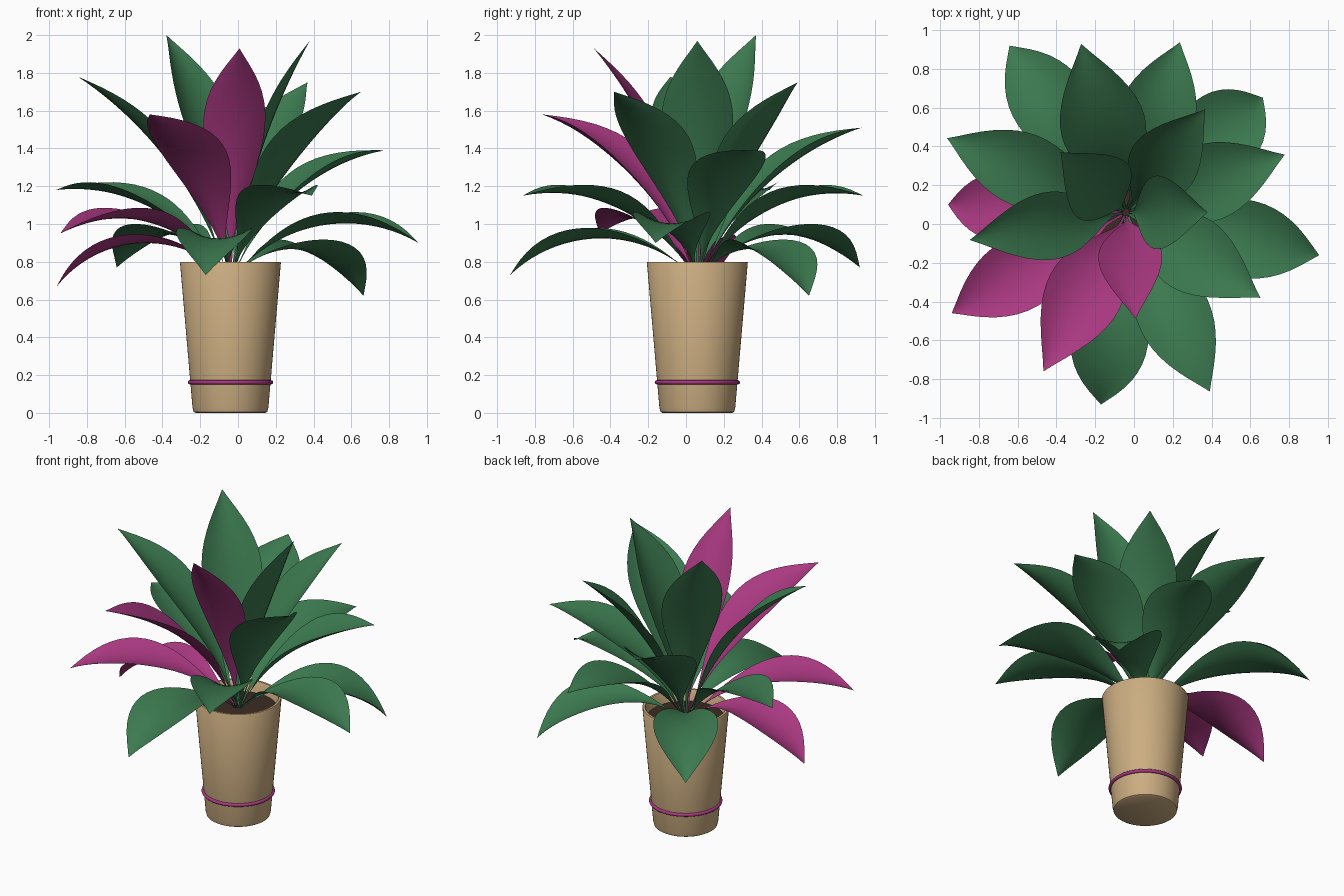
import bpy, bmesh, math
from mathutils import Vector

cube = bpy.data.objects.get("Cube")
if cube:
    bpy.data.objects.remove(cube, do_unlink=True)

CENTRE = Vector((-0.04, 0.06, 0))
SOIL_Z = 0.73
GOLDEN_ANGLE = math.radians(137.5)


def material(name, colour):
    mat = bpy.data.materials.new(name)
    mat.use_nodes = True
    mat.diffuse_color = (*colour, 1)
    mat.node_tree.nodes["Principled BSDF"].inputs["Base Color"].default_value = (*colour, 1)
    return mat


green = material("leaf green", (0.045, 0.195, 0.08))
pink = material("leaf magenta", (0.40, 0.04, 0.22))
clay = material("tan clay", (0.60, 0.42, 0.22))
earth = material("dark soil", (0.045, 0.025, 0.018))


def finish(bm, name, mat, angle=40):
    """Turn a bmesh into a smooth object of one colour."""
    mesh = bpy.data.meshes.new(name)
    bm.to_mesh(mesh)
    bm.free()
    obj = bpy.data.objects.new(name, mesh)
    bpy.context.collection.objects.link(obj)
    mesh.materials.append(mat)
    bpy.ops.object.select_all(action="DESELECT")
    obj.select_set(True)
    bpy.context.view_layer.objects.active = obj
    bpy.ops.object.shade_smooth_by_angle(angle=math.radians(angle))
    return obj


def lathe(name, profile, mat, closed=False, steps=64):
    """Spin a (radius, height) profile around the pot axis."""
    bm = bmesh.new()
    verts = [bm.verts.new(CENTRE + Vector((r, 0, z))) for r, z in profile]
    pairs = list(zip(verts, verts[1:]))
    if closed:
        pairs.append((verts[-1], verts[0]))
    edges = [bm.edges.new(p) for p in pairs]
    bmesh.ops.spin(bm, geom=verts + edges, cent=CENTRE, axis=(0, 0, 1),
                   angle=math.tau, steps=steps, use_duplicate=False)
    bmesh.ops.remove_doubles(bm, verts=bm.verts, dist=0.0005)
    bmesh.ops.recalc_face_normals(bm, faces=bm.faces)
    return finish(bm, name, mat)


def leaf(name, azimuth, reach, tip_z, half_width, bend, mat, rows=22, cols=8):
    """A cupped blade along a circular arc from the soil to its tip."""
    out = Vector((math.cos(azimuth), math.sin(azimuth), 0))
    side = Vector((-out.y, out.x, 0))
    up = Vector((0, 0, 1))
    base = CENTRE + out * 0.015 + up * (SOIL_Z - 0.01)
    run, rise = reach - 0.015, tip_z - base.z
    chord, slope = math.hypot(run, rise), math.atan2(rise, run)
    radius = chord / (2 * math.sin(bend / 2))
    bm = bmesh.new()
    grid = []
    for i in range(rows + 1):
        t = i / rows
        # Distance along and above the chord, then the chord's own slope
        along = chord / 2 - radius * math.sin(bend * (0.5 - t))
        above = radius * (math.cos(bend * (0.5 - t)) - math.cos(bend / 2))
        point = (base + out * (along * math.cos(slope) - above * math.sin(slope))
                 + up * (along * math.sin(slope) + above * math.cos(slope)))
        tilt = slope + bend * (0.5 - t)
        normal = up * math.cos(tilt) - out * math.sin(tilt)
        # Thin stalk, widest past the middle, pointed tip
        s = max(0, (t - 0.08) / 0.92)
        w = half_width * max(0, math.sin(math.pi * s ** 1.35)) ** 1.1
        w = max(w, 0.007 if t < 0.5 else 0)
        row = []
        for j in range(cols + 1):
            u = 2 * j / cols - 1
            row.append(bm.verts.new(point + side * (u * w) + normal * (0.3 * w * u * u)))
        grid.append(row)
    for low, high in zip(grid, grid[1:]):
        for j in range(cols):
            bm.faces.new((low[j + 1], low[j], high[j], high[j + 1]))
    bmesh.ops.remove_doubles(bm, verts=bm.verts, dist=0.0005)
    return finish(bm, name, mat, 60)


# Pot with a hollow top
lathe("pot", [(0, 0), (0.185, 0), (0.195, 0.006), (0.201, 0.03), (0.267, 0.795),
              (0.264, 0.8), (0.25, 0.8), (0.246, 0.795), (0.235, 0.68), (0, 0.68)], clay)

# Soil, slightly domed
lathe("soil", [(0.241, SOIL_Z - 0.005), (0.15, SOIL_Z), (0, SOIL_Z + 0.005)], earth)

# Band around the lower pot
ring = [(0.215 + 0.011 * math.cos(a), 0.162 + 0.011 * math.sin(a))
        for a in (math.tau * i / 12 for i in range(12))]
lathe("pot_band", ring, pink, closed=True)

# Leaves spiral outward: reach, tip height, half width
LEAVES = [
    (0.42, 1.97, 0.19), (0.46, 2.0, 0.19), (0.55, 1.93, 0.165),
    (0.67, 1.75, 0.18), (0.82, 1.78, 0.175), (0.82, 1.7, 0.2),
    (0.9, 1.51, 0.22), (0.925, 1.58, 0.2), (0.87, 1.39, 0.2),
    (1.0, 1.18, 0.19), (1.02, 1.15, 0.19), (0.92, 1.15, 0.2),
    (1.04, 0.95, 0.19), (1.02, 0.9, 0.2), (1.05, 0.77, 0.2),
    (1.0, 0.73, 0.2), (0.92, 0.62, 0.21), (0.92, 0.67, 0.18),
]
for k, (reach, tip_z, half_width) in enumerate(LEAVES):
    leaf(f"leaf_{k + 1}", k * GOLDEN_ANGLE, reach, tip_z, half_width,
         math.radians(22 + 4.4 * k), pink if k % 5 == 2 else green)
